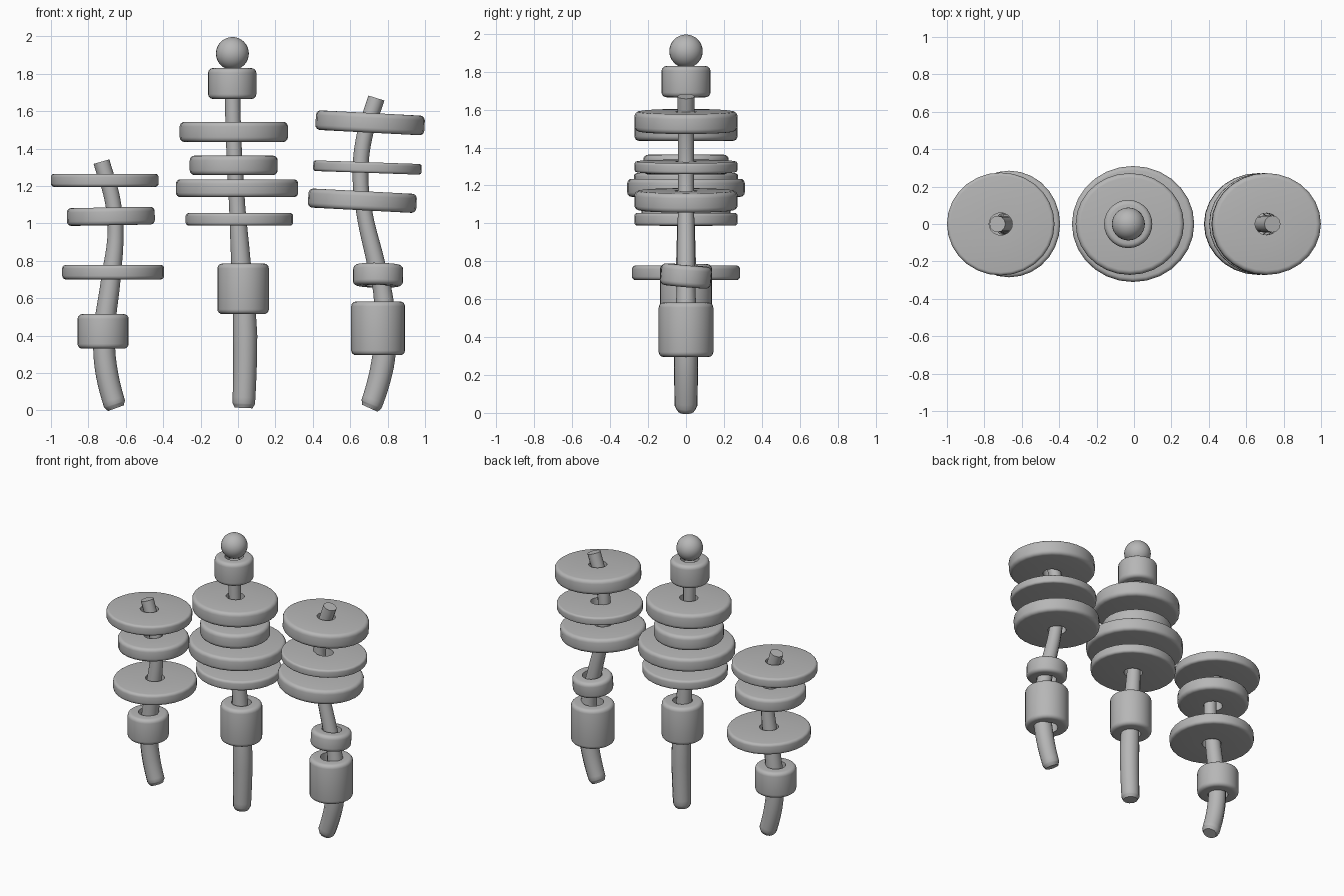
import bpy
import math
from mathutils import Matrix

if "Cube" in bpy.data.objects:
    bpy.data.objects.remove(bpy.data.objects["Cube"], do_unlink=True)
import bmesh

mat = bpy.data.materials.new("plain_grey")
mat.use_nodes = True
GREY = (0.47, 0.47, 0.47, 1)
mat.diffuse_color = GREY
mat.node_tree.nodes["Principled BSDF"].inputs["Base Color"].default_value = GREY


def finish(obj):
    obj.data.materials.clear()
    obj.data.materials.append(mat)
    bpy.ops.object.select_all(action="DESELECT")
    obj.select_set(True)
    bpy.context.view_layer.objects.active = obj
    bpy.ops.object.shade_smooth_by_angle(angle=math.radians(40))


def bead(name, x0, x1, z0, z1, depth=0.0, tilt=0.0, pitch=0.0, hole=0.062):
    """Pierced bead with rounded outer rims, turned from a profile."""
    r, h = (x1 - x0) / 2, (z1 - z0) / 2
    ry = depth or r
    c = min(0.026, h * 0.5)
    rim = []
    for i in range(5):
        a = math.pi / 2 * i / 4
        rim.append((r - c + c * math.sin(a), h - c + c * math.cos(a)))
    profile = [(hole, h)] + rim + [(p, -q) for p, q in reversed(rim)] + [(hole, -h)]
    bm = bmesh.new()
    verts = [bm.verts.new((p, 0, q)) for p, q in profile]
    edges = [bm.edges.new((verts[i], verts[i - 1])) for i in range(len(verts))]
    bmesh.ops.spin(bm, geom=verts + edges, cent=(0, 0, 0), axis=(0, 0, 1),
                   angle=math.tau, steps=28, use_merge=True)
    bmesh.ops.remove_doubles(bm, verts=bm.verts, dist=1e-5)
    bmesh.ops.recalc_face_normals(bm, faces=bm.faces)
    bm.transform(Matrix.Translation(((x0 + x1) / 2, 0, (z0 + z1) / 2))
                 @ Matrix.Rotation(math.radians(tilt), 4, "Y")
                 @ Matrix.Rotation(math.radians(pitch), 4, "X")
                 @ Matrix.Diagonal((1, ry / r, 1, 1)))
    mesh = bpy.data.meshes.new(name)
    bm.to_mesh(mesh)
    bm.free()
    obj = bpy.data.objects.new(name, mesh)
    bpy.context.collection.objects.link(obj)
    finish(obj)


def rod(name, path):
    """Bent tapering rod through (x, z, radius) points."""
    curve = bpy.data.curves.new(name, "CURVE")
    curve.dimensions = "3D"
    curve.bevel_depth = 1.0
    curve.bevel_resolution = 4
    curve.resolution_u = 6
    curve.use_fill_caps = True
    spline = curve.splines.new("BEZIER")
    spline.bezier_points.add(len(path) - 1)
    for point, (x, z, radius) in zip(spline.bezier_points, path):
        point.co = (x, 0, z)
        point.radius = radius
        point.handle_left_type = point.handle_right_type = "AUTO"
    obj = bpy.data.objects.new(name, curve)
    bpy.context.collection.objects.link(obj)
    bpy.ops.object.select_all(action="DESELECT")
    obj.select_set(True)
    bpy.context.view_layer.objects.active = obj
    bpy.ops.object.convert(target="MESH")
    finish(bpy.context.view_layer.objects.active)


# Rods, bottom to top
rod("right_rod", [(-0.652, 0.012, 0.045), (-0.66, 0.034, 0.059), (-0.705, 0.22, 0.06),
                  (-0.715, 0.4, 0.058), (-0.68, 0.7, 0.052), (-0.655, 0.95, 0.042),
                  (-0.67, 1.12, 0.042), (-0.73, 1.33, 0.044)])
rod("middle_rod", [(0.03, 0.013, 0.048), (0.031, 0.037, 0.06), (0.038, 0.4, 0.065),
                   (0.015, 0.8, 0.052), (-0.005, 1.1, 0.043), (-0.025, 1.5, 0.041),
                   (-0.03, 1.8, 0.042)])
rod("left_rod", [(0.704, 0.012, 0.045), (0.714, 0.034, 0.058), (0.772, 0.24, 0.062),
                 (0.787, 0.42, 0.06), (0.772, 0.64, 0.05), (0.735, 0.8, 0.048),
                 (0.675, 1.06, 0.043), (0.655, 1.25, 0.042), (0.675, 1.46, 0.043),
                 (0.74, 1.67, 0.045)])

# Beads on the short rod
bead("right_top_disc", -1.0, -0.425, 1.195, 1.265, 0.275)
bead("right_middle_disc", -0.915, -0.445, 0.99, 1.085, tilt=-1)
bead("right_lower_disc", -0.94, -0.395, 0.7, 0.778, 0.285)
bead("right_bead", -0.858, -0.585, 0.33, 0.515, hole=0.066)

# Beads on the tall rod
bead("middle_top_bead", -0.16, 0.098, 1.665, 1.83)
bead("middle_upper_disc", -0.312, 0.267, 1.435, 1.543, 0.272)
bead("middle_small_disc", -0.258, 0.212, 1.258, 1.362, 0.225)
bead("middle_wide_disc", -0.332, 0.322, 1.14, 1.235, 0.31)
bead("middle_lower_disc", -0.28, 0.295, 0.988, 1.055, 0.272)
bead("middle_bead", -0.11, 0.165, 0.515, 0.785, hole=0.066)

# Beads on the bent rod
bead("left_top_disc", 0.415, 0.998, 1.485, 1.59, 0.272, tilt=3)
bead("left_thin_disc", 0.402, 0.982, 1.27, 1.327, 0.272, tilt=2)
bead("left_lower_disc", 0.375, 0.955, 1.07, 1.172, 0.272, tilt=3)
bead("left_small_bead", 0.615, 0.883, 0.665, 0.78, tilt=1, pitch=-5, hole=0.066)
bead("left_bead", 0.605, 0.893, 0.295, 0.582, hole=0.072)

# Round knob on the tall rod
bpy.ops.mesh.primitive_uv_sphere_add(segments=28, ring_count=16, radius=0.088,
                                     location=(-0.03, 0, 1.908))
knob = bpy.context.object
knob.name = "top_knob"
finish(knob)
